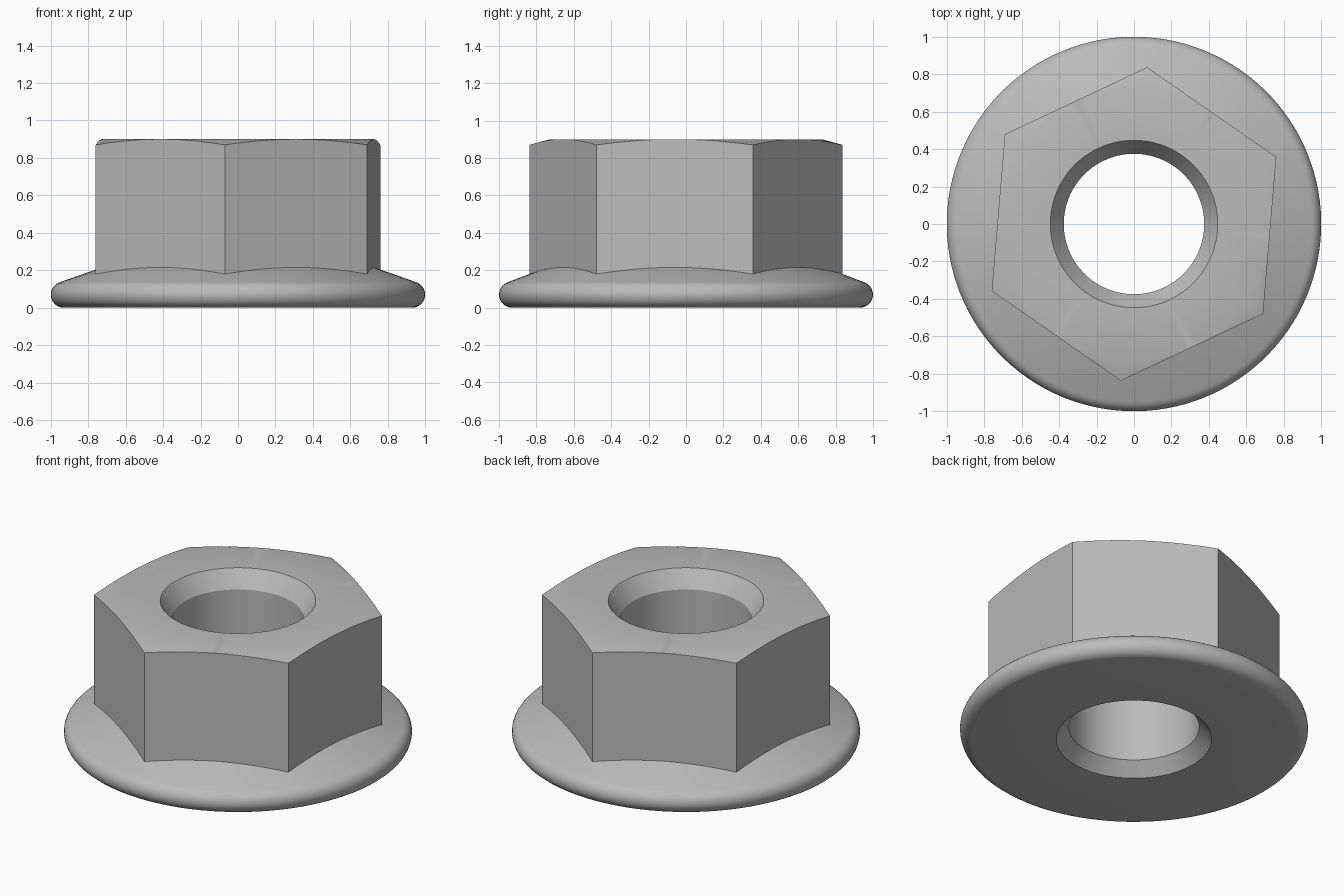
import bpy
import bmesh
from math import cos, sin, tan, pi, radians

cube = bpy.data.objects.get("Cube")
if cube:
    bpy.data.objects.remove(cube, do_unlink=True)

SEGMENTS = 120            # multiple of six, so hex corners fall on vertices
HEIGHT = 0.9
CORNER = 0.84             # hexagon corner radius
APOTHEM = CORNER * cos(pi / 6)
TWIST = radians(25.2)     # direction of the first hexagon corner
BORE, MOUTH = 0.375, 0.447
RIM = 0.07                # radius of the rounded flange edge
SLOPE = radians(17.5)     # fall of the flange cone
CHAMFER = radians(15)     # fall of the top chamfer

steel = bpy.data.materials.new("steel grey")
steel.use_nodes = True
colour = (0.5, 0.5, 0.5, 1)
steel.diffuse_color = colour
steel.node_tree.nodes["Principled BSDF"].inputs["Base Color"].default_value = colour


def section(local):
    """Closed radial section (radius, height) at an angle from a hex corner."""
    wall = APOTHEM / cos(local - pi / 6)
    out = wall - APOTHEM
    # Threaded hole and its countersinks
    points = [(MOUTH, 0), (BORE, 0.08), (BORE, HEIGHT - 0.105), (MOUTH, HEIGHT)]
    # Chamfered top, hexagonal wall down to the flange cone
    points += [(APOTHEM, HEIGHT), (wall, HEIGHT - out * tan(CHAMFER)),
               (wall, 0.215 - out * tan(SLOPE))]
    # Rounded flange rim, from the cone round to the underside
    steps = 14
    start = pi / 2 - SLOPE
    for i in range(steps + 1):
        a = start - (start + pi / 2) * i / steps
        points.append((1 - RIM + RIM * cos(a), RIM + RIM * sin(a)))
    return points


# Sweep the section round the axis
bm = bmesh.new()
rings = []
for s in range(SEGMENTS):
    local = 2 * pi * s / SEGMENTS
    a = local + TWIST
    rings.append([bm.verts.new((r * cos(a), r * sin(a), z))
                  for r, z in section(local % (pi / 3))])
for s, ring in enumerate(rings):
    following = rings[(s + 1) % SEGMENTS]
    for i in range(len(ring)):
        j = (i + 1) % len(ring)
        bm.faces.new((ring[i], following[i], following[j], ring[j]))
bmesh.ops.remove_doubles(bm, verts=bm.verts, dist=0.00001)
bmesh.ops.recalc_face_normals(bm, faces=bm.faces)

mesh = bpy.data.meshes.new("flange_nut")
bm.to_mesh(mesh)
bm.free()
mesh.materials.append(steel)
nut = bpy.data.objects.new("flange_nut", mesh)
bpy.context.collection.objects.link(nut)

# Smooth round surfaces, crisp hexagon edges
bpy.ops.object.select_all(action='DESELECT')
nut.select_set(True)
bpy.context.view_layer.objects.active = nut
bpy.ops.object.shade_smooth_by_angle(angle=radians(28))
